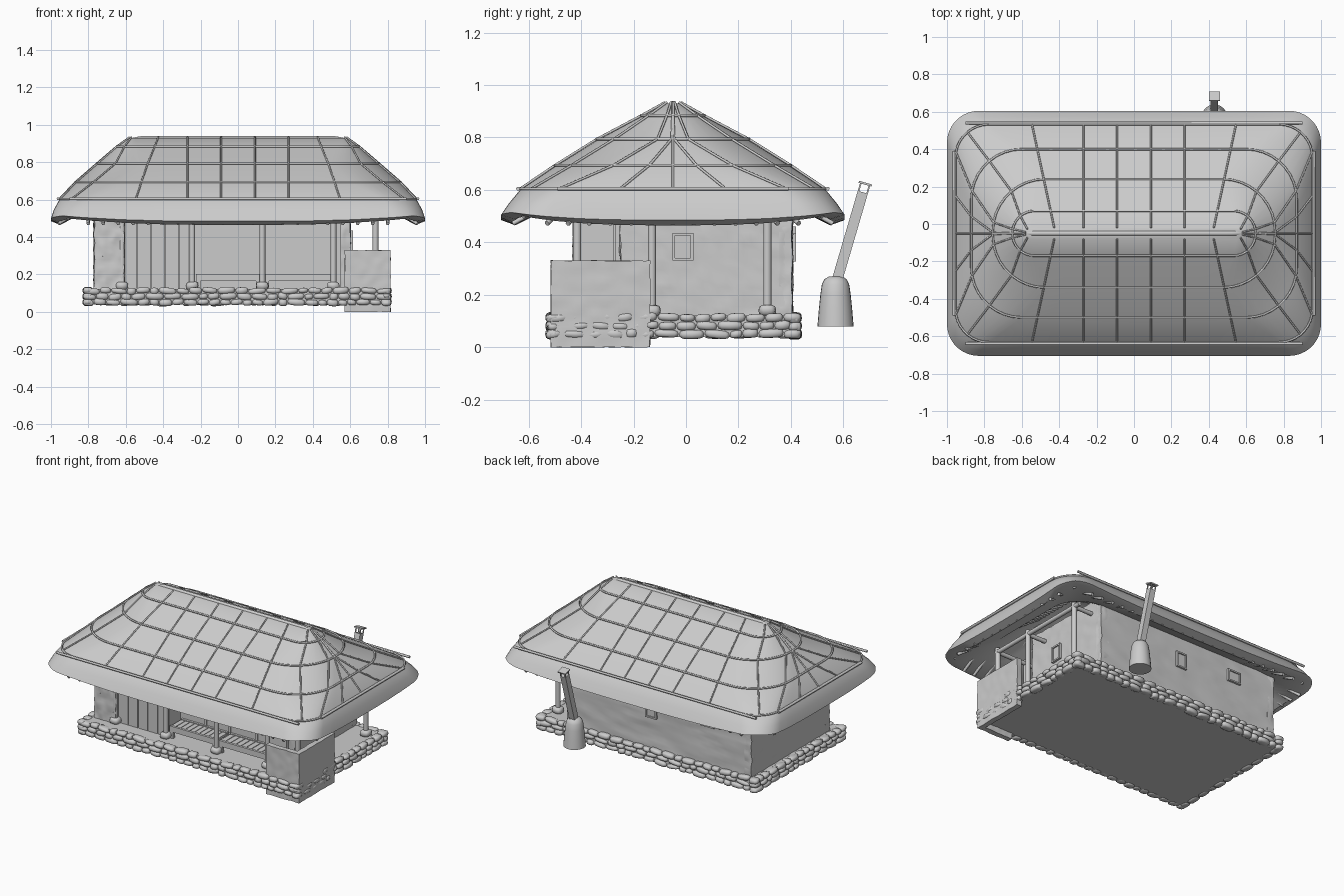
import bpy, bmesh, math, random
from mathutils import Vector, noise

if "Cube" in bpy.data.objects:
    bpy.data.objects.remove(bpy.data.objects["Cube"])
random.seed(4)
CY = -0.05  # ridge line


def finish(bm, name, smooth=None):
    bmesh.ops.recalc_face_normals(bm, faces=bm.faces[:])
    me = bpy.data.meshes.new(name)
    bm.to_mesh(me)
    bm.free()
    ob = bpy.data.objects.new(name, me)
    bpy.context.collection.objects.link(ob)
    if smooth:
        bpy.ops.object.select_all(action='DESELECT')
        ob.select_set(True)
        bpy.context.view_layer.objects.active = ob
        bpy.ops.object.shade_smooth_by_angle(angle=math.radians(smooth))
    return ob


def add_box(bm, x0, x1, y0, y1, z0, z1):
    vs = bmesh.ops.create_cube(bm, size=1)['verts']
    for v in vs:
        v.co = Vector(((x0 + x1) / 2 + v.co.x * (x1 - x0), (y0 + y1) / 2 + v.co.y * (y1 - y0),
                       (z0 + z1) / 2 + v.co.z * (z1 - z0)))


def boxes(name, lst):
    bm = bmesh.new()
    for b in lst:
        add_box(bm, *b)
    return finish(bm, name)


def plaster(name, b, amp=0.008):
    bm = bmesh.new()
    add_box(bm, *b)
    bmesh.ops.subdivide_edges(bm, edges=bm.edges[:], cuts=20, use_grid_fill=True)
    for v in bm.verts:
        v.co += noise.noise_vector(v.co * 22) * amp
    return finish(bm, name, 50)


def tube(name, paths, r, res=1, cyclic=False):
    cu = bpy.data.curves.new(name, 'CURVE')
    cu.dimensions = '3D'
    cu.bevel_depth, cu.bevel_resolution, cu.use_fill_caps = r, res, True
    for p in paths:
        s = cu.splines.new('POLY')
        s.points.add(len(p) - 1)
        for q, c in zip(s.points, p):
            q.co = (*c, 1)
        s.use_cyclic_u = cyclic
    ob = bpy.data.objects.new(name, cu)
    bpy.context.collection.objects.link(ob)
    return ob


def ring(hx, hy, r, z, lift=0, n=9, m=8):
    """Rounded rectangle; corner tips may be lifted."""
    pts = []
    cs = [(hx - r, hy - r), (r - hx, hy - r), (r - hx, r - hy), (hx - r, r - hy)]
    for k in range(4):
        arc = [Vector((cs[k][0] + r * math.cos(a), cs[k][1] + r * math.sin(a), z))
               for a in [math.pi / 2 * (k + i / n) for i in range(n + 1)]]
        a = math.pi / 2 * (k + 1)
        nx = cs[(k + 1) % 4]
        end = Vector((nx[0] + r * math.cos(a), nx[1] + r * math.sin(a), z))
        pts += arc + [arc[-1].lerp(end, i / m) for i in range(1, m)]
    for p in pts:
        p.z += lift * min(abs(p.x) / hx, abs(p.y) / hy) ** 3
        p.y += CY
    return pts


# Thatched roof: outer rings from eave to ridge, then an underside
OUT = [(1.0, .655, .17, .485, .035), (.985, .625, .17, .54, .015), (.955, .583, .18, .60, 0), (.87, .45, .27, .69, 0),
       (.755, .29, .28, .79, 0), (.65, .12, .118, .88, 0), (.58, .03, .028, .93, 0)]
UNDER = [(.50, .03, .028, .84, 0), (.62, .2, .19, .71, 0), (.8, .44, .2, .545, 0), (.95, .60, .16, .465, .04)]
rings = [ring(*o) for o in OUT]
bm = bmesh.new()
loops = [[bm.verts.new(p) for p in r] for r in [ring(*o) for o in UNDER] + rings]
for a, b in zip(loops, loops[1:]):
    for i in range(len(a)):
        j = (i + 1) % len(a)
        bm.faces.new((a[i], a[j], b[j], b[i]))
bm.faces.new(loops[0])
bm.faces.new(loops[-1])
finish(bm, 'thatched_roof', 40)

# Rope net: hoops, straight ropes over the ridge, fans at both ends
up = Vector((0, 0, .004))
tube('rope_hoops', [[p + up for p in r] for r in rings[2:6]], .006, 1, True)
prof = [(o[1], o[3] + .004) for o in OUT[2:]]
ropes = []
for x in (.09, .27, .42):
    for sx in (-1, 1):
        for sy in (-1, 1):
            f = 1.3 if x > .4 else 1
            ropes.append([(sx * x * (1 + (f - 1) * h / .585), CY + sy * h, z) for h, z in prof])
n = 17
for k, idx in enumerate(((1, 5), (4, 8), (1, 5), (4, 8))):
    ropes += [[r[k * n + i] + up for r in rings[2:]] for i in idx]
for k in (1, 3):
    ropes += [[r[(k * n + 9 + i) % 68] + up for r in rings[2:]] for i in (2, 4, 6)]
tube('rope_net', ropes, .005)
tube('ridge_roll', [[(-.61, CY, .885), (-.57, CY, .917), (-.52, CY, .926), (.52, CY, .926), (.57, CY, .917),
                     (.61, CY, .885)]], .014, 3)
tube('eave_poles', [[(-.9, CY + s * .59, .605), (.9, CY + s * .59, .605)] for s in (-1, 1)] +
     [[(s * .962, CY - .44, .605), (s * .962, CY + .44, .605)] for s in (-1, 1)], .008)

# Rafters under the thatch
raf = []
for s in (-1, 1):
    raf += [[(i * .08, CY + s * .61, .472), (i * .08, CY + s * .2, .70)] for i in range(-10, 11)]
    raf += [[(s * .96, CY + i * .08, .472), (s * .6, CY + i * .04, .70)] for i in range(-6, 7)]
    raf += [[(s * .91, CY + t * .57, .50), (s * .55, CY + t * .18, .70)] for t in (-1, 1)]
tube('rafters', raf, .01)

# Stone plinth: slab faced with rounded stones in three courses
boxes('floor_slab', [(-.81, .80, -.515, .42, .04, .122)])
bm = bmesh.new()


def stone(c, ln, ht, dp, along_x):
    vs = bmesh.ops.create_uvsphere(bm, u_segments=10, v_segments=6, radius=1)['verts']
    rot = random.uniform(-.12, .12)
    for v in vs:
        q = [math.copysign(abs(t) ** .65, t) for t in v.co]
        a, h = q[0] * ln, q[2] * ht + q[0] * ln * rot
        v.co = Vector(c) + Vector((a, q[1] * dp, h) if along_x else (q[1] * dp, a, h))


for z in (.051, .082, .113):
    for along_x, lo, hi, fixed in ((True, -.83, .82, -.507), (True, -.83, .82, .413),
                                   (False, -.535, .44, -.803), (False, -.535, .44, .793)):
        t = lo
        while t < hi - .015:
            w = min(random.uniform(.045, .10), hi - t)
            if hi - t - w < .03:
                w = hi - t
            m = t + w / 2
            c = (m, fixed, z) if along_x else (fixed, m, z)
            stone((c[0], c[1], z + random.uniform(-.003, .003)), w / 2, random.uniform(.014, .019),
                  random.uniform(.022, .03), along_x)
            t += w
finish(bm, 'plinth_stones', 60)

# Plaster walls
plaster('left_wall', (-.77, -.72, -.43, .405, .11, .56))
plaster('left_front_wall', (-.77, -.61, -.43, -.38, .11, .56))
plaster('back_wall', (-.77, .60, .355, .405, .11, .56))
plaster('right_wall', (.54, .60, -.25, .405, .11, .60))
plaster('yard_wall_front', (.57, .815, -.515, -.48, 0, .33), .003)
plaster('yard_wall_side', (.78, .815, -.515, -.137, 0, .33), .003)

# Plank front of the left room, porch back wall
boxes('plank_doors', [(-.61 + i * .074, -.61 + i * .074 + .07, -.40, -.38, .12, .56) for i in range(5)] +
      [(-.61, -.24, -.388, -.376, .12, .56)])
boxes('porch_walls', [(-.26, .55, -.27, -.25, .12, .6), (-.265, -.24, -.385, -.25, .12, .58)])
boxes('porch_battens', [(x - .008, x + .008, -.277, -.268, .2, .56) for x in (-.05, .13, .33)] +
      [(-.24, .54, -.277, -.268, .47, .485)])

# Raised porch floor in two bays
fl = []
for x0, x1 in ((-.225, .12), (.14, .525)):
    fl += [(x0 + i * (x1 - x0) / 10, x0 + (i + .88) * (x1 - x0) / 10, -.39, -.28, .183, .198) for i in range(10)]
    fl += [(x0, x1, -.405, -.388, .165, .203), (x0, x1, -.285, -.27, .165, .203)]
    fl += [(x, x + .025, y, y + .02, .12, .17) for x in (x0, x1 - .025) for y in (-.405, -.29)]
boxes('porch_floor', fl)

# Posts on foundation stones, with beams
posts = [(x, -.415) for x in (-.62, -.245, .13, .51)] + [(.735, y) for y in (-.415, -.13, .31)]
tube('posts', [[(x, y, .13), (x, y, .545)] for x, y in posts], .016, 3)
bm = bmesh.new()
for x, y in posts:
    stone((x, y, .14), .034, .022, .034, True)
finish(bm, 'post_stones', 60)
tube('beams', [[(-.77, -.415, .52), (.75, -.415, .52)], [(.735, -.43, .52), (.735, .36, .52)],
               [(.58, .31, .52), (.74, .31, .52)], [(.58, -.13, .52), (.74, -.13, .52)]], .014, 2)


# Small framed windows on the right and back
def window(name, c, w, h, side):
    lst = []
    for a0, a1, z0, z1, d in ((-w, w, -h, h, .004), (-w, -w + .01, -h, h, .012), (w - .01, w, -h, h, .012),
                              (-w, w, h - .01, h, .012), (-w, w, -h, -h + .01, .012)):
        X = (c[0] - .02, c[0] + d, c[1] + a0, c[1] + a1)
        Y = (c[0] + a0, c[0] + a1, c[1] - .02, c[1] + d)
        lst.append((*(X if side else Y), c[2] + z0, c[2] + z1))
    boxes(name, lst)


window('right_window', (.603, -.012, .383), .04, .053, True)
window('back_window', (-.03, .408, .38), .04, .053, False)
window('back_window_small', (-.45, .408, .42), .05, .04, False)

# Chimney: rounded clay base, leaning square flue, little cap on struts
bm = bmesh.new()
lv = [(.069, .08), (.064, .14), (.058, .20), (.052, .24), (.042, .26), (.025, .27)]
cl = [[bm.verts.new((.43 + r * math.cos(a * math.pi / 12), .57 + r * math.sin(a * math.pi / 12), z))
       for a in range(24)] for r, z in lv]
for a, b in zip(cl, cl[1:]):
    for i in range(24):
        bm.faces.new((a[i], a[(i + 1) % 24], b[(i + 1) % 24], b[i]))
bm.faces.new(cl[0])
bm.faces.new(cl[-1])
finish(bm, 'chimney_base', 50)
h = .375
ch = boxes('chimney_flue', [(-.02, .02, -.02, .02, -.02, h - .03), (-.029, .029, -.026, .026, h, h + .008)] +
           [(x - .003, x + .003, y - .003, y + .003, h - .04, h) for x in (-.017, .017) for y in (-.017, .017)])
ch.location = (.43, .577, .26)
ch.rotation_euler = (-.285, 0, 0)
